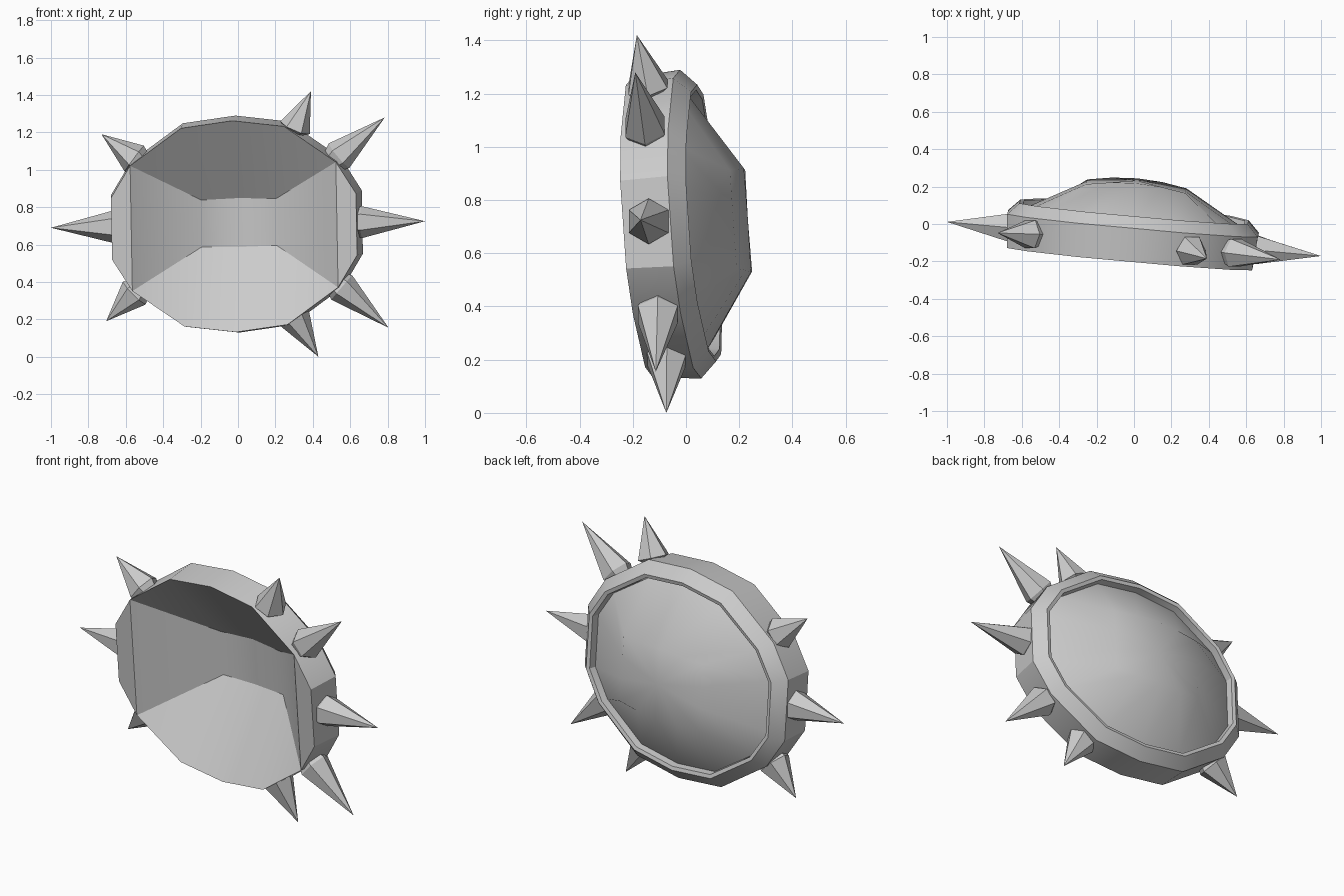
import bpy, bmesh, math
from mathutils import Vector

if "Cube" in bpy.data.objects:
    bpy.data.objects.remove(bpy.data.objects["Cube"])

grey = bpy.data.materials.new("stone grey")
grey.diffuse_color = (0.6, 0.6, 0.6, 1)
grey.use_nodes = True
grey.node_tree.nodes["Principled BSDF"].inputs["Base Color"].default_value = grey.diffuse_color

ROLL = 0.018


def place(u, v, d):
    """Tilted frame: u across, v up, d depth behind the front rim plane."""
    x, z = u - ROLL * v - 0.02, v + ROLL * u + 0.697
    d -= 0.012 * (u / 0.6) ** 2
    return Vector((x + 0.09 * d, -0.165 - 0.09 * x - 0.07 * (z - 0.71) + d, z + 0.07 * d))


def ring14(quarter):
    """Mirror top, shoulder, corner and side points into a closed 14-point ring."""
    right = list(quarter)
    right += [(u, -v) for u, v in reversed(right)]
    return right + [(-u, v) for u, v in reversed(right[1:-1])]


def finish(name, bm, angle=30, soft=()):
    """Make the object; edges given as vertex pairs in soft stay smooth."""
    bmesh.ops.recalc_face_normals(bm, faces=bm.faces)
    bm.verts.index_update()
    soft = {frozenset((a.index, b.index)) for a, b in soft}
    mesh = bpy.data.meshes.new(name)
    bm.to_mesh(mesh)
    bm.free()
    mesh.materials.append(grey)
    obj = bpy.data.objects.new(name, mesh)
    bpy.context.collection.objects.link(obj)
    bpy.ops.object.select_all(action='DESELECT')
    obj.select_set(True)
    bpy.context.view_layer.objects.active = obj
    bpy.ops.object.shade_smooth_by_angle(angle=math.radians(angle))
    for edge in mesh.edges:
        if frozenset(edge.vertices) in soft:
            edge.use_edge_sharp = False


def bridge(bm, a, b):
    n = len(a)
    for i in range(n):
        j = (i + 1) % n
        bm.faces.new((a[i], a[j], b[j], b[i]))


RIM = [(0, 0.565), (0.275, 0.53), (0.55, 0.335), (0.655, 0.165)]


def rim(inset):
    """Rim profile shrunk by a constant amount in width and height."""
    return ring14([(u * (1 - inset / 0.655), v * (1 - inset / 0.565)) for u, v in RIM])


def add_ring(bm, points, d):
    return [bm.verts.new(place(u, v, d)) for u, v in points]


# Shell: band wall, chamfered lip, recess, domed back and hollow front
bm = bmesh.new()
front = add_ring(bm, rim(0), 0)
rings = [front,
         add_ring(bm, rim(-0.015), 0.18),
         add_ring(bm, rim(0.045), 0.24),
         add_ring(bm, rim(0.065), 0.235),
         add_ring(bm, rim(0.07), 0.195)]
# Crown edge of the dome, bulging towards the middle
crown_edge = ring14([(0, 0.195), (0.133, 0.19), (0.265, 0.185), (0.265, 0.06)])
back = [bm.verts.new(place(u, v, 0.393 - 0.38 * u * u)) for u, v in crown_edge]
rings.append(back)
for a, b in zip(rings, rings[1:]):
    bridge(bm, a, b)
crown = bm.verts.new(place(0, 0, 0.395))
soft = []
for i in range(14):
    j = (i + 1) % 14
    bm.faces.new((back[i], back[j], crown))
    soft += [(back[i], back[j]), (back[i], crown), (back[i], rings[-2][i])]

# Hollow: flat end caps, four sloping panels and a small floor
for k in (2, 9):
    bm.faces.new(front[k:k + 4])
floor = {}
for i, u in enumerate((-0.2, 0, 0.2)):
    for s in (1, -1):
        floor[i, s] = bm.verts.new(place(u, s * (0.125 + (0.006 if i == 1 else 0)),
                                         0.298 if i == 1 else 0.282))
for i in (0, 1):
    bm.faces.new((floor[i, 1], floor[i + 1, 1], floor[i + 1, -1], floor[i, -1]))
bm.faces.new((front[2], front[5], floor[2, -1], floor[2, 1]))
bm.faces.new((front[12], front[9], floor[0, -1], floor[0, 1]))
soft += [(floor[i, 1], floor[i, -1]) for i in range(3)]
for s, order in ((1, (12, 13, 0, 1, 2)), (-1, (9, 8, 7, 6, 5))):
    a, b, c, d, e = (front[i] for i in order)
    l, m, r = (floor[i, s] for i in range(3))
    for f in ((a, b, l), (b, c, m, l), (c, d, r, m), (d, e, r)):
        bm.faces.new(f)
finish("spiked_shell", bm, soft=soft)


# Spikes: six-sided bicones seated around the middle of the band
def spike(name, base, tip, neck_length=0.06, neck_radius=0.06, lean=0):
    def at(p):
        x, z = p
        return Vector((x, -0.08 - 0.09 * x - 0.07 * (z - 0.71), z))
    b, t = at(base), at(tip) + Vector((0, lean, 0))
    axis = (t - b).normalized()
    across = Vector((0, 1, 0)).cross(axis).normalized()
    depth = axis.cross(across)
    bm = bmesh.new()

    def hexagon(centre, r):
        return [bm.verts.new(centre + r * (math.cos(i * math.pi / 3) * across
                                           + math.sin(i * math.pi / 3) * depth))
                for i in range(6)]
    neck, wide = hexagon(b - axis * neck_length, neck_radius), hexagon(b, 0.086)
    bridge(bm, neck, wide)
    bm.faces.new(neck)
    point = bm.verts.new(t)
    for i in range(6):
        bm.faces.new((wide[i], wide[(i + 1) % 6], point))
    finish(name, bm, 15)


SPIKES = {
    "left_spike": ((-0.67, 0.695), (-1.0, 0.69)),
    "right_spike": ((0.66, 0.72), (1.0, 0.725)),
    "upper_left_spike": ((-0.555, 1.06), (-0.73, 1.19)),
    "lower_left_spike": ((-0.555, 0.34), (-0.705, 0.19)),
    "upper_right_spike": ((0.54, 1.075), (0.785, 1.28)),
    "lower_right_spike": ((0.555, 0.37), (0.805, 0.155)),
    "top_spike": ((0.305, 1.225), (0.39, 1.42), 0.025, 0.05, -0.02),
    "bottom_spike": ((0.305, 0.205), (0.43, 0.0), 0.02, 0.045, -0.005),
}
for name, settings in SPIKES.items():
    spike(name, *settings)
